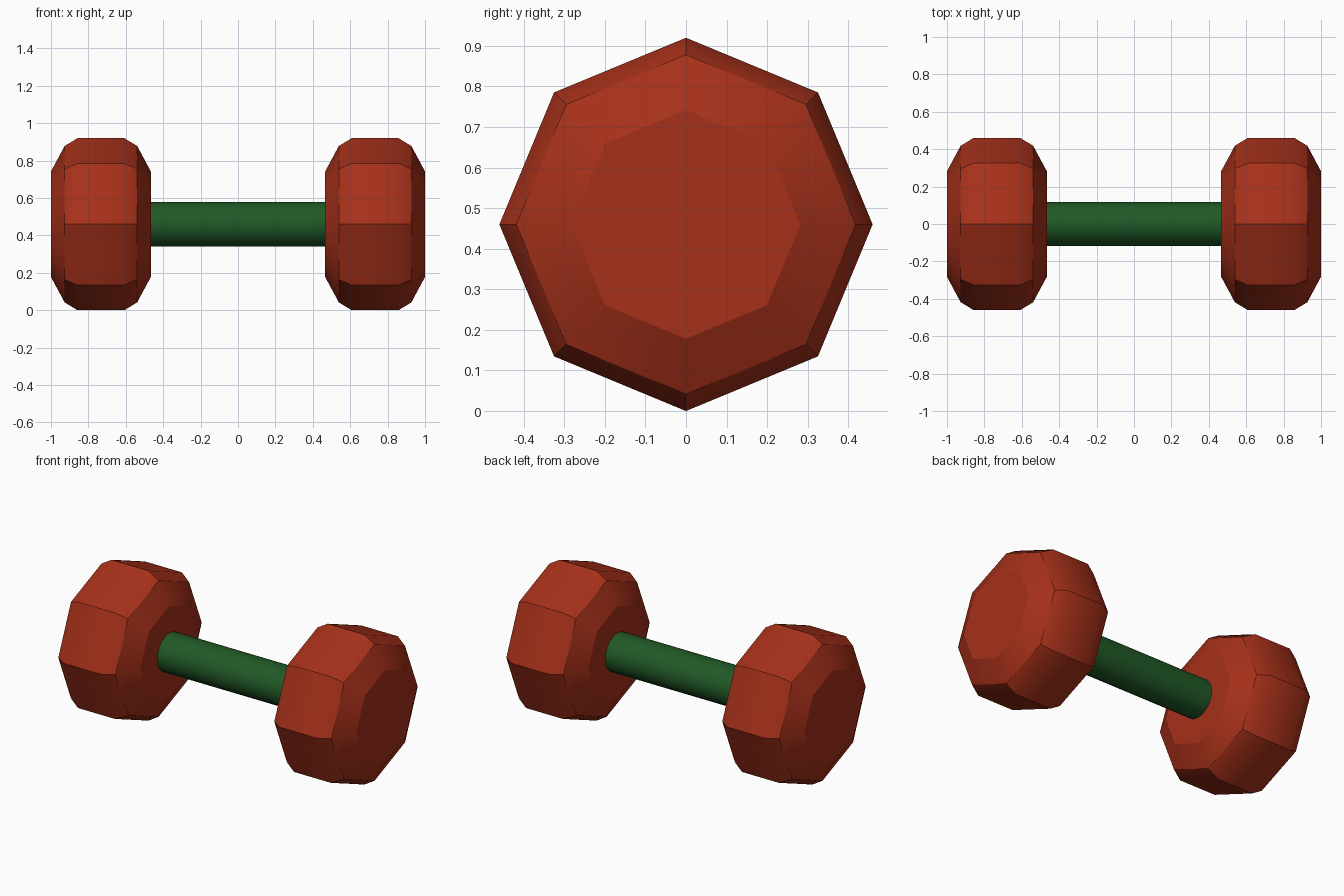
import bpy, math

if "Cube" in bpy.data.objects:
    bpy.data.objects.remove(bpy.data.objects["Cube"])

CENTRE_Z = 0.46


def material(name, colour):
    m = bpy.data.materials.new(name)
    m.diffuse_color = (*colour, 1)
    m.use_nodes = True
    m.node_tree.nodes["Principled BSDF"].inputs["Base Color"].default_value = m.diffuse_color
    return m


def lathe_x(name, profile, sides, mat):
    """Closed solid turned around the x axis; profile is (x, radius)."""
    verts, faces = [], []
    for x, r in profile:
        for k in range(sides):
            a = 2 * math.pi * k / sides
            verts.append((x, r * math.cos(a), CENTRE_Z + r * math.sin(a)))
    for i in range(len(profile) - 1):
        for k in range(sides):
            n = (k + 1) % sides
            a, b = i * sides, (i + 1) * sides
            faces.append((a + k, b + k, b + n, a + n))
    last = (len(profile) - 1) * sides
    faces.append(tuple(range(sides)))
    faces.append(tuple(last + k for k in reversed(range(sides))))
    mesh = bpy.data.meshes.new(name)
    mesh.from_pydata(verts, [], faces)
    mesh.flip_normals()
    mesh.materials.append(mat)
    obj = bpy.data.objects.new(name, mesh)
    bpy.context.collection.objects.link(obj)
    bpy.ops.object.select_all(action='DESELECT')
    obj.select_set(True)
    bpy.context.view_layer.objects.active = obj
    bpy.ops.object.shade_smooth_by_angle(angle=math.radians(30))
    return obj


red = material("red", (0.38, 0.03, 0.01))
green = material("green", (0.015, 0.1, 0.02))

# Octagonal weights: half profile mirrored about the weight's own middle
half = [(0.267, 0.282), (0.194, 0.418), (0.125, 0.46)]
profile = [(-x, r) for x, r in half] + [(x, r) for x, r in reversed(half)]
for side, name in ((-1, "left_weight"), (1, "right_weight")):
    lathe_x(name, [(x + side * 0.733, r) for x, r in profile], 8, red)

# Handle bar, ends sunk slightly into the weights
lathe_x("handle", [(-0.48, 0.118), (0.48, 0.118)], 16, green)
